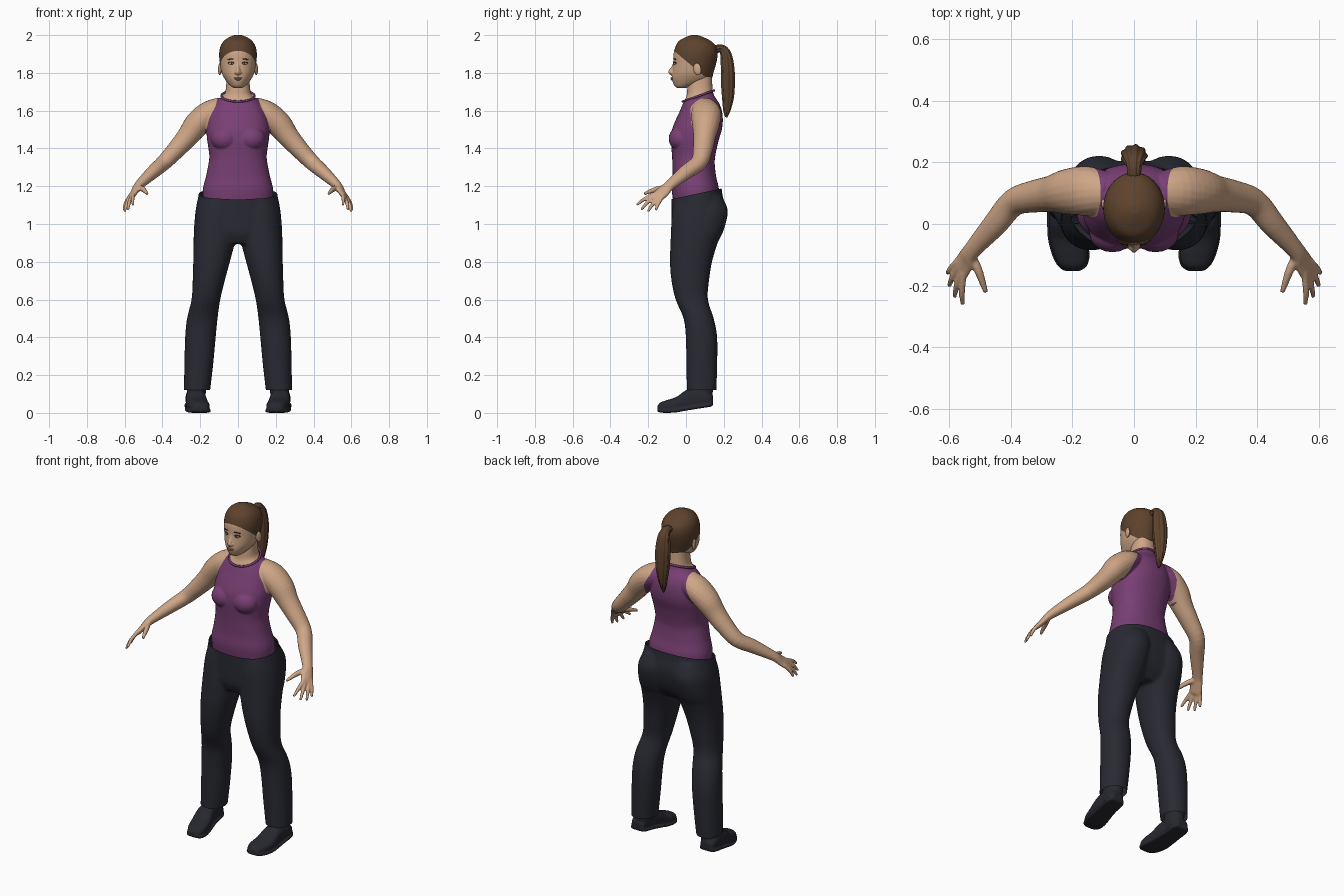
import bpy, bmesh, math
from mathutils import Vector, Matrix, Euler

if "Cube" in bpy.data.objects:
    bpy.data.objects.remove(bpy.data.objects["Cube"])


def material(name, r, g, b):
    m = bpy.data.materials.new(name)
    m.use_nodes = True
    m.diffuse_color = (r, g, b, 1)
    bsdf = next(n for n in m.node_tree.nodes if n.type == 'BSDF_PRINCIPLED')
    bsdf.inputs["Base Color"].default_value = (r, g, b, 1)
    bsdf.inputs["Roughness"].default_value = 0.7
    return m


SKIN = material("skin", .62, .38, .24)
PURPLE = material("purple cloth", .19, .05, .175)
NAVY = material("dark trousers", .022, .023, .032)
BLACK = material("shoe black", .02, .021, .028)
HAIR = material("brown hair", .11, .055, .026)
LIP = material("lip", .42, .19, .14)
WHITE = material("eye white", .55, .48, .42)
LASH = material("lash brown", .04, .022, .014)


def spline(rows, n=4):
    """Catmull-Rom refinement of rows of numbers."""
    pts = [rows[0]] + list(rows) + [rows[-1]]
    out = []
    for a, b, c, d in zip(pts, pts[1:], pts[2:], pts[3:]):
        for i in range(n):
            t = i / n
            out.append([q + .5 * t * (r - p + t * (2*p - 5*q + 4*r - s + t * (3*(q - r) + s - p)))
                        for p, q, r, s in zip(a, b, c, d)])
    return out + [list(rows[-1])]


def skin_rings(bm, rings):
    vs = [[bm.verts.new(p) for p in ring] for ring in rings]
    n = len(vs[0])
    for a, b in zip(vs, vs[1:]):
        for i in range(n):
            j = (i + 1) % n
            bm.faces.new((a[i], a[j], b[j], b[i]))
    bm.faces.new(vs[0])
    bm.faces.new(vs[-1])


def loft(bm, rows, p=1.0, s=1, along='z', n=40):
    """Rows: station, x centre, half width, low and high of the other axis."""
    rings = []
    for t, xc, hw, lo, hi in spline(rows):
        ring = []
        for k in range(n):
            a = 2 * math.pi * k / n
            c, d = (math.copysign(abs(f) ** p, f) for f in (math.cos(a), math.sin(a)))
            x, v = s * (xc + hw * c), (lo + hi) / 2 + d * (hi - lo) / 2
            ring.append((x, v, t) if along == 'z' else (x, t, v))
        rings.append(ring)
    skin_rings(bm, rings)


def tube(bm, rows, side, s=1, ripple=0.0, n=20):
    """Rows: x, y, z, radius along side, radius across it."""
    rows = spline(rows)
    rings = []
    for i, (x, y, z, a, b) in enumerate(rows):
        t = Vector(rows[min(i + 1, len(rows) - 1)][:3]) - Vector(rows[max(i - 1, 0)][:3])
        t.normalize()
        u = Vector(side)
        u = (u - t * u.dot(t)).normalized()
        w = t.cross(u)
        ring = []
        for k in range(n):
            g = 2 * math.pi * k / n
            f = 1 + ripple * math.cos(g * 9)
            q = Vector((x, y, z)) + f * (u * a * math.cos(g) + w * b * math.sin(g))
            ring.append((q.x * s, q.y, q.z))
        rings.append(ring)
    skin_rings(bm, rings)


def ball(bm, loc, radii, rot=(0, 0, 0)):
    mat = Matrix.LocRotScale(Vector(loc), Euler(rot), Vector(radii))
    bmesh.ops.create_uvsphere(bm, u_segments=20, v_segments=12, radius=1, matrix=mat)


def finish(name, bm, mats, voxel=0, iterations=4):
    """Make an object; fuse its overlapping volumes when a voxel size is given."""
    bmesh.ops.recalc_face_normals(bm, faces=bm.faces[:])
    me = bpy.data.meshes.new(name)
    bm.to_mesh(me)
    bm.free()
    ob = bpy.data.objects.new(name, me)
    bpy.context.collection.objects.link(ob)
    if voxel:
        rm = ob.modifiers.new("fuse", 'REMESH')
        rm.mode, rm.voxel_size = 'VOXEL', voxel
        sm = ob.modifiers.new("relax", 'SMOOTH')
        sm.factor, sm.iterations = .5, iterations
        dg = bpy.context.evaluated_depsgraph_get()
        fused = bpy.data.meshes.new_from_object(ob.evaluated_get(dg))
        ob.modifiers.clear()
        ob.data = fused
    ob.data.materials.clear()
    for m in mats:
        ob.data.materials.append(m)
    ob.data.polygons.foreach_set("use_smooth", [True] * len(ob.data.polygons))
    return ob


def cut(bm, co, no, keep=lambda c: True, clear=False):
    fs = [f for f in bm.faces if keep(f.calc_center_median())]
    geom = fs + list({e for f in fs for e in f.edges}) + list({v for f in fs for v in f.verts})
    bmesh.ops.bisect_plane(bm, geom=geom, plane_co=co, plane_no=no, clear_outer=clear)


def edit(ob, action):
    bm = bmesh.new()
    bm.from_mesh(ob.data)
    action(bm)
    bm.to_mesh(ob.data)
    bm.free()


# Upper body: torso, neck, arms and hands fused together
bm = bmesh.new()
loft(bm, [(1.10, 0, .185, -.065, .17), (1.18, 0, .187, -.075, .175), (1.25, 0, .17, -.071, .16),
          (1.32, 0, .156, -.072, .152), (1.36, 0, .152, -.074, .155), (1.41, 0, .158, -.078, .165),
          (1.45, 0, .164, -.08, .175), (1.50, 0, .167, -.074, .19), (1.55, 0, .16, -.055, .195),
          (1.60, 0, .145, -.032, .19), (1.64, 0, .12, -.015, .175), (1.67, 0, .088, 0, .155),
          (1.69, 0, .07, .005, .145), (1.73, 0, .063, .008, .14), (1.80, 0, .06, .02, .135)], p=.88)
SIDE = (.43, .86, -.3)
FINGERS = [((.553, -.174, 1.153), (.555, -.262, 1.10)), ((.56, -.16, 1.148), (.582, -.237, 1.075)),
           ((.57, -.14, 1.14), (.6, -.202, 1.065)), ((.577, -.126, 1.137), (.605, -.16, 1.072))]
for s in (1, -1):
    ball(bm, (s * .07, -.03, 1.452), (.075, .062, .065))
    tube(bm, [(.08, .1, 1.615, .065, .058), (.15, .107, 1.585, .08, .068), (.215, .105, 1.53, .074, .068),
              (.265, .098, 1.465, .06, .058), (.32, .09, 1.402, .053, .05), (.39, .07, 1.328, .045, .042),
              (.45, 0, 1.275, .041, .036), (.525, -.085, 1.205, .03, .024), (.545, -.117, 1.175, .036, .018),
              (.563, -.148, 1.146, .038, .014), (.569, -.158, 1.136, .03, .008)], SIDE, s)
    for a, b in FINGERS:
        a, b = Vector(a), Vector(b)
        mid = a.lerp(b, .5) + Vector((.004, -.003, .005))
        tube(bm, [(*a.lerp(b, -.2), .011, .011), (*mid, .0105, .0105), (*b, .007, .007)], SIDE, s, n=12)
    tube(bm, [(.527, -.1, 1.192, .015, .014), (.503, -.155, 1.184, .015, .014),
              (.48, -.222, 1.16, .008, .008)], (0, 0, 1), s, n=12)
body = finish("upper_body", bm, [SKIN, PURPLE], .0052)

# Sleeveless top: armholes and neckline cut into the surface
ARMHOLE = [(1.46, .185), (1.50, .167), (1.56, .152), (1.62, .12), (1.71, .097)]
NECK_SLOPE = .35


def dress(bm):
    for z, _ in ARMHOLE[:-1]:
        cut(bm, (0, 0, z), (0, 0, 1), lambda c: abs(c.x) < .22)
    for (z0, x0), (z1, x1) in zip(ARMHOLE, ARMHOLE[1:]):
        for s in (1, -1):
            cut(bm, (s * x0, 0, z0), (z1 - z0, 0, -s * (x1 - x0)),
                lambda c: z0 < c.z < z1 and 0 < c.x * s < .24)
    cut(bm, (0, -.02, 1.645), (0, -NECK_SLOPE, 1), lambda c: abs(c.x) < .15 and c.z > 1.55)
    for f in bm.faces:
        c = f.calc_center_median()
        limit = .2
        for (z0, x0), (z1, x1) in zip(ARMHOLE, ARMHOLE[1:]):
            if z0 <= c.z:
                limit = x0 + (x1 - x0) * (c.z - z0) / (z1 - z0)
        f.material_index = int(abs(c.x) < limit and c.z < 1.645 + NECK_SLOPE * (c.y + .02))


edit(body, dress)

# Collar band
bpy.ops.mesh.primitive_torus_add(major_radius=.088, minor_radius=.006, major_segments=48,
                                 minor_segments=10, location=(0, .066, 1.678),
                                 rotation=(math.atan(NECK_SLOPE), 0, 0))
collar = bpy.context.object
collar.name = "collar"
collar.data.materials.append(PURPLE)
collar.data.polygons.foreach_set("use_smooth", [True] * len(collar.data.polygons))

# Trousers
bm = bmesh.new()
loft(bm, [(1.24, 0, .198, -.072, .185), (1.16, 0, .208, -.077, .192), (1.09, 0, .222, -.078, .206),
          (1.02, 0, .23, -.078, .2), (.95, 0, .23, -.074, .175), (.895, 0, .19, -.05, .13)], p=.88)
for s in (1, -1):
    loft(bm, [(1.15, .1, .09, -.06, .19), (1.08, .111, .108, -.072, .22), (1.02, .117, .112, -.077, .215),
              (.95, .122, .112, -.08, .193), (.90, .126, .109, -.082, .168), (.80, .14, .097, -.085, .138),
              (.70, .155, .085, -.077, .122), (.60, .17, .076, -.055, .116), (.50, .189, .081, -.013, .147),
              (.40, .199, .081, -.001, .165), (.25, .208, .076, .002, .165), (.09, .219, .068, .005, .16)],
         p=.92, s=s)
trousers = finish("trousers", bm, [NAVY], .009, 5)


def hem(bm):
    cut(bm, (0, 0, 1.148), (0, -.21, 1), clear=True)
    cut(bm, (0, 0, .12), (0, 0, -1), clear=True)


edit(trousers, hem)

# Shoes with a wider sole and a shaft inside the trouser leg
SHOE = [(-.152, .2, .02, .008, .035), (-.135, .2, .042, .002, .055), (-.10, .205, .055, 0, .068),
        (-.05, .215, .058, .003, .085), (0, .222, .054, .012, .12), (.05, .227, .049, .02, .13),
        (.10, .23, .048, .028, .12), (.133, .23, .04, .033, .10), (.143, .23, .025, .042, .09)]
for s, label in ((1, "left"), (-1, "right")):
    bm = bmesh.new()
    loft(bm, SHOE, p=.8, s=s, along='y')
    loft(bm, [(y, x, hw + .006, lo, lo + .022) for y, x, hw, lo, hi in SHOE], p=.5, s=s, along='y')
    loft(bm, [(.06, .222, .046, .02, .135), (.11, .22, .05, .015, .142), (.16, .218, .05, .02, .145)], s=s)
    finish(label + "_shoe", bm, [BLACK], .005, 2)

# Head with nose; the hair is the region above a sloping hairline
bm = bmesh.new()
loft(bm, [(1.72, 0, .022, -.045, 0), (1.728, 0, .036, -.058, .03), (1.745, 0, .054, -.068, .09),
          (1.77, 0, .072, -.075, .135), (1.80, 0, .086, -.073, .145), (1.85, 0, .096, -.068, .16),
          (1.90, 0, .1, -.066, .168), (1.94, 0, .093, -.055, .16), (1.97, 0, .074, -.037, .13),
          (1.99, 0, .045, 0, .09), (2.001, 0, .015, .03, .06)])
tube(bm, [(0, -.056, 1.865, .009, .009), (0, -.067, 1.83, .009, .01), (0, -.08, 1.805, .012, .014),
          (0, -.072, 1.793, .008, .008)], (1, 0, 0))
for s in (1, -1):
    ball(bm, (s * .012, -.075, 1.801), (.008, .01, .007))
head = finish("head", bm, [SKIN, HAIR], .004, 3)


def hairline(bm):
    co, no = Vector((0, -.065, 1.918)), Vector((0, .84, 1))
    cut(bm, co, no)
    for f in bm.faces:
        f.material_index = int((f.calc_center_median() - co).dot(no) > 0)


edit(head, hairline)

# Ponytail
bm = bmesh.new()
tube(bm, [(0, .14, 1.918, .022, .022), (0, .185, 1.93, .023, .02), (0, .21, 1.9, .034, .028),
          (0, .22, 1.83, .042, .034), (0, .222, 1.75, .04, .035), (0, .222, 1.67, .03, .03),
          (0, .216, 1.6, .015, .018), (0, .213, 1.565, .004, .005)], (1, 0, 0), ripple=.07, n=72)
finish("ponytail", bm, [HAIR])


# Face details and ears
def blob(name, loc, radii, mat, rot=(0, 0, 0)):
    bm = bmesh.new()
    ball(bm, loc, radii, rot)
    finish(name, bm, [mat])


blob("upper_lip", (0, -.0745, 1.7725), (.022, .0075, .0045), LIP)
blob("lower_lip", (0, -.0735, 1.766), (.019, .0075, .0055), LIP)
for s, label in ((1, "left_"), (-1, "right_")):
    turn = s * .43
    blob(label + "ear", (s * .096, .06, 1.82), (.009, .021, .032), SKIN, (.2, 0, s * -.25))
    blob(label + "eyelash", (s * .036, -.0595, 1.8525), (.018, .006, .0065), LASH, (0, 0, turn))
    blob(label + "eye", (s * .036, -.0605, 1.85), (.015, .0065, .006), WHITE, (0, 0, turn))
    blob(label + "iris", (s * .035, -.065, 1.85), (.0058, .003, .0055), LASH, (0, 0, turn))
    blob(label + "eyebrow", (s * .038, -.0605, 1.873), (.02, .004, .003), LASH, (0, s * .1, turn))
